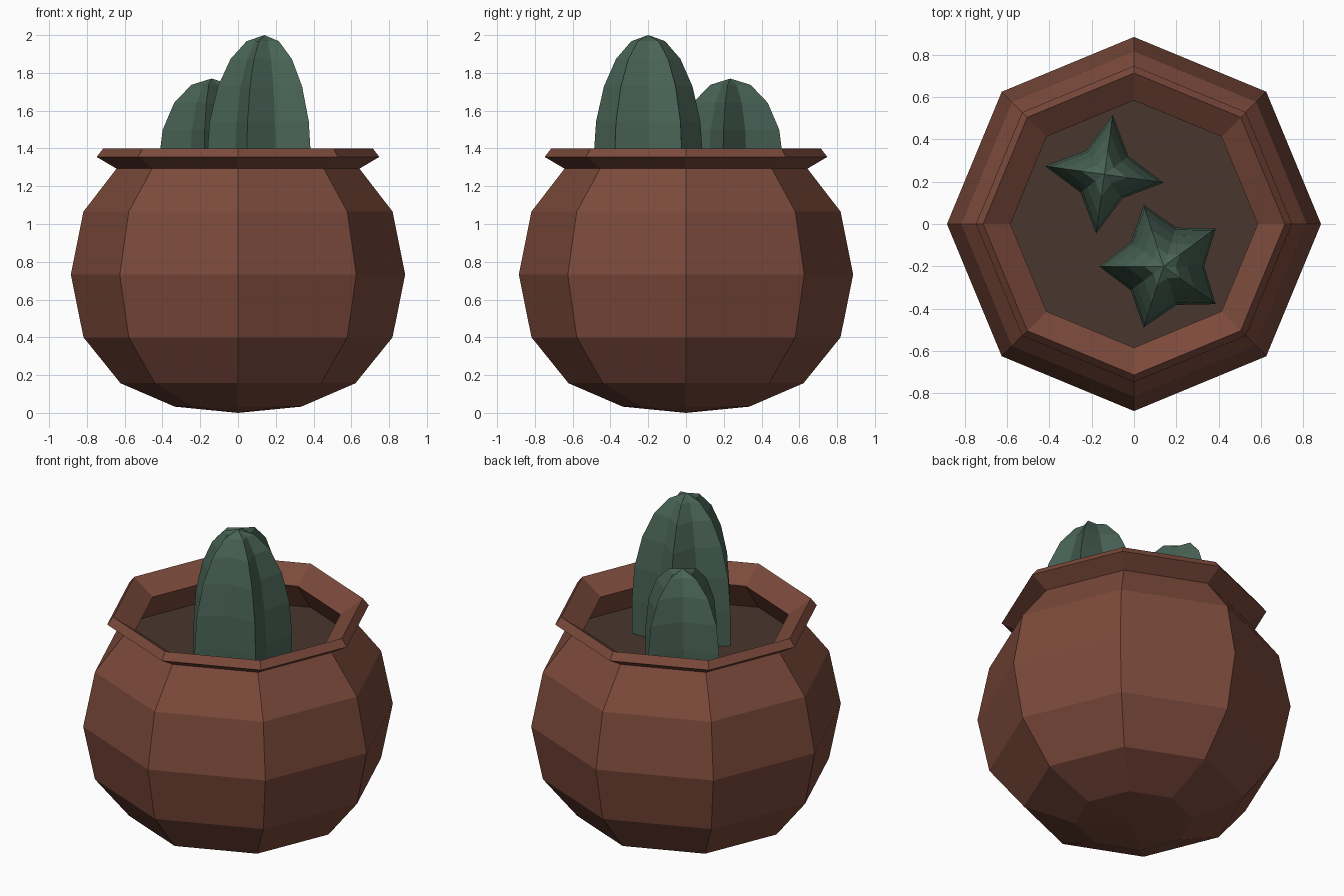
import bpy
import bmesh
from math import sin, cos, pi, radians

cube = bpy.data.objects.get("Cube")
if cube:
    bpy.data.objects.remove(cube)


def material(name, colour):
    mat = bpy.data.materials.new(name)
    mat.use_nodes = True
    mat.diffuse_color = (*colour, 1)
    mat.node_tree.nodes["Principled BSDF"].inputs["Base Color"].default_value = (*colour, 1)
    return mat


terracotta = material("terracotta", (0.2, 0.068, 0.044))
earth = material("dark earth", (0.066, 0.037, 0.027))
green = material("cactus green", (0.066, 0.125, 0.092))


def loft(name, outline, profile, mat, centre=(0, 0)):
    """Scale a flat outline along a (radius, z) profile; zero radius makes a pole."""
    bm = bmesh.new()
    n = len(outline)
    rings = []
    for r, z in profile:
        points = outline if r > 0 else [(0, 0)]
        rings.append([bm.verts.new((centre[0] + x * r, centre[1] + y * r, z))
                      for x, y in points])
    for a, b in zip(rings, rings[1:]):
        for i in range(n):
            j = (i + 1) % n
            corners = [a[i % len(a)], a[j % len(a)], b[j % len(b)], b[i % len(b)]]
            bm.faces.new(list(dict.fromkeys(corners)))
    bmesh.ops.recalc_face_normals(bm, faces=bm.faces)
    mesh = bpy.data.meshes.new(name)
    bm.to_mesh(mesh)
    bm.free()
    mesh.materials.append(mat)
    obj = bpy.data.objects.new(name, mesh)
    bpy.context.collection.objects.link(obj)
    return obj


def star(points, valley, turn):
    """Unit star outline with its first tip at the given angle in degrees."""
    return [((valley if k % 2 else 1) * cos(radians(turn) + k * pi / points),
             (valley if k % 2 else 1) * sin(radians(turn) + k * pi / points))
            for k in range(points * 2)]


def cactus(name, outline, centre, radius, top, dome, steps):
    """Ribbed column with a rounded dome, its foot just under the soil."""
    profile = [(0, SOIL_Z - 0.03), (radius, SOIL_Z - 0.03)]
    for k in range(steps, -1, -1):
        a = k * pi / 2 / steps
        profile.append((radius * sin(a), top - dome + dome * cos(a)))
    return loft(name, outline, profile, green, centre)


SOIL_Z = 1.13
octagon = [(cos(k * pi / 4), sin(k * pi / 4)) for k in range(8)]

# Pot: rounded outside, flared rim, hollow inside
loft("pot", octagon, [
    (0, 0), (0.335, 0.033), (0.622, 0.157), (0.818, 0.4), (0.885, 0.732),
    (0.818, 1.066), (0.643, 1.293), (0.748, 1.355), (0.714, 1.4),
    (0.585, 1.31), (0.76, 1.06), (0.76, 1.0), (0, 1.0)], terracotta)

# Soil surface
loft("soil", octagon, [(0, SOIL_Z - 0.1), (0.74, SOIL_Z - 0.1),
                       (0.72, SOIL_Z), (0, SOIL_Z)], earth)

# Cacti
cactus("large_cactus", star(5, 0.63, 180), (0.14, -0.2), 0.305, 2.0, 0.66, 5)
cactus("small_cactus", star(4, 0.5, 82), (-0.14, 0.235), 0.283, 1.77, 0.44, 4)
